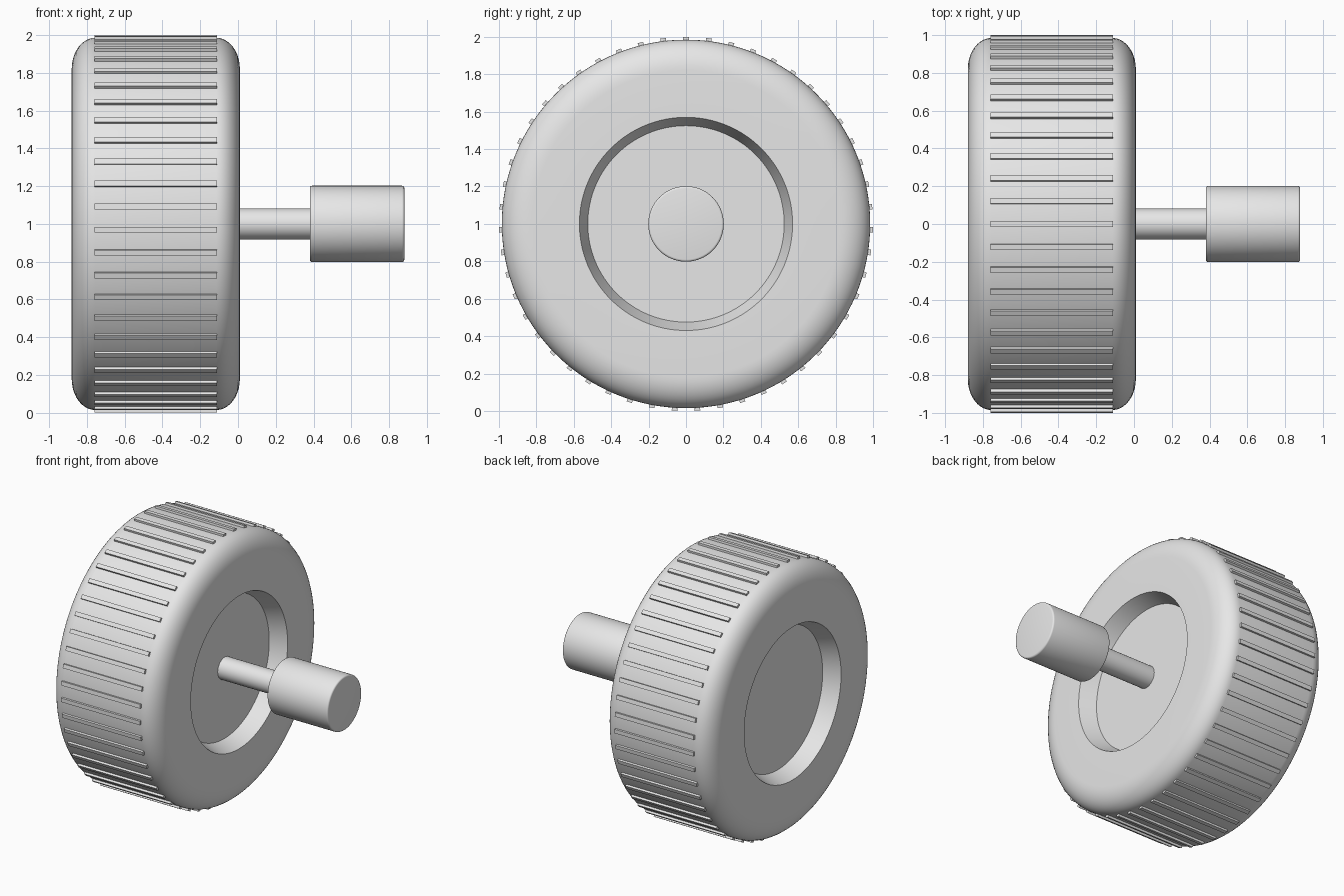
import bpy
import bmesh
from math import pi, sin, cos, radians
from mathutils import Matrix, Vector

cube = bpy.data.objects.get("Cube")
if cube:
    bpy.data.objects.remove(cube, do_unlink=True)

# Single grey finish
grey = bpy.data.materials.new("light_grey")
grey.use_nodes = True
grey.diffuse_color = (0.8, 0.8, 0.8, 1)
grey.node_tree.nodes["Principled BSDF"].inputs["Base Color"].default_value = (0.8, 0.8, 0.8, 1)

AXLE_Z = 1.0


def finish(name, bm, smooth=True):
    bmesh.ops.recalc_face_normals(bm, faces=bm.faces[:])
    mesh = bpy.data.meshes.new(name)
    bm.to_mesh(mesh)
    bm.free()
    mesh.materials.append(grey)
    obj = bpy.data.objects.new(name, mesh)
    obj.location.z = AXLE_Z
    bpy.context.collection.objects.link(obj)
    if smooth:
        bpy.ops.object.select_all(action='DESELECT')
        obj.select_set(True)
        bpy.context.view_layer.objects.active = obj
        bpy.ops.object.shade_smooth_by_angle(angle=radians(30))
    return obj


def lathe(name, profile, steps):
    """Revolve (x, radius) points around the x axis."""
    bm = bmesh.new()
    verts = [bm.verts.new((x, 0, r)) for x, r in profile]
    edges = [bm.edges.new(pair) for pair in zip(verts, verts[1:])]
    bmesh.ops.spin(bm, geom=verts + edges, cent=(0, 0, 0), axis=(1, 0, 0),
                   angle=2 * pi, steps=steps, use_duplicate=False)
    bmesh.ops.remove_doubles(bm, verts=bm.verts[:], dist=0.0001)
    return finish(name, bm)


def rounded_rod(name, x0, x1, radius, bevel, steps):
    arc = [(bevel * (1 - cos(a)), radius - bevel * (1 - sin(a)))
           for a in (i * pi / 8 for i in range(5))]
    left = [(x0 + dx, r) for dx, r in arc]
    right = [(x1 - dx, r) for dx, r in reversed(arc)]
    return lathe(name, [(x0, 0)] + left + right + [(x1, 0)], steps)


# Tyre: rounded shoulders and a dished recess on both sides
MIDDLE, HALF, RADIUS = -0.435, 0.445, 0.985
ROUND_X, ROUND_R, DEPTH = 0.125, 0.165, 0.12
half = [(HALF - DEPTH, 0), (HALF - DEPTH, 0.525), (HALF, 0.57)]
for i in range(11):
    a = i / 10 * pi / 2
    half.append((HALF - ROUND_X * (1 - cos(a)), RADIUS - ROUND_R * (1 - sin(a))))
profile = [(MIDDLE + x, r) for x, r in half]
profile += [(MIDDLE - x, r) for x, r in reversed(half)]
lathe("wheel", profile, 128)

# Tread bars spaced evenly around the rim
BARS = 51
bm = bmesh.new()
for i in range(BARS):
    spot = Matrix.Rotation(2 * pi * i / BARS, 4, 'X') @ Matrix.Translation((MIDDLE, 0, 0.985))
    size = Matrix.Diagonal(Vector((0.65, 0.03, 0.03, 1)))
    bmesh.ops.create_cube(bm, size=1, matrix=spot @ size)
finish("tread_bars", bm, smooth=False)

# Axle shaft and the cylinder at its end
lathe("axle_shaft", [(-0.13, 0), (-0.13, 0.082), (0.4, 0.082), (0.4, 0)], 48)
rounded_rod("axle_end", 0.38, 0.88, 0.202, 0.012, 64)
